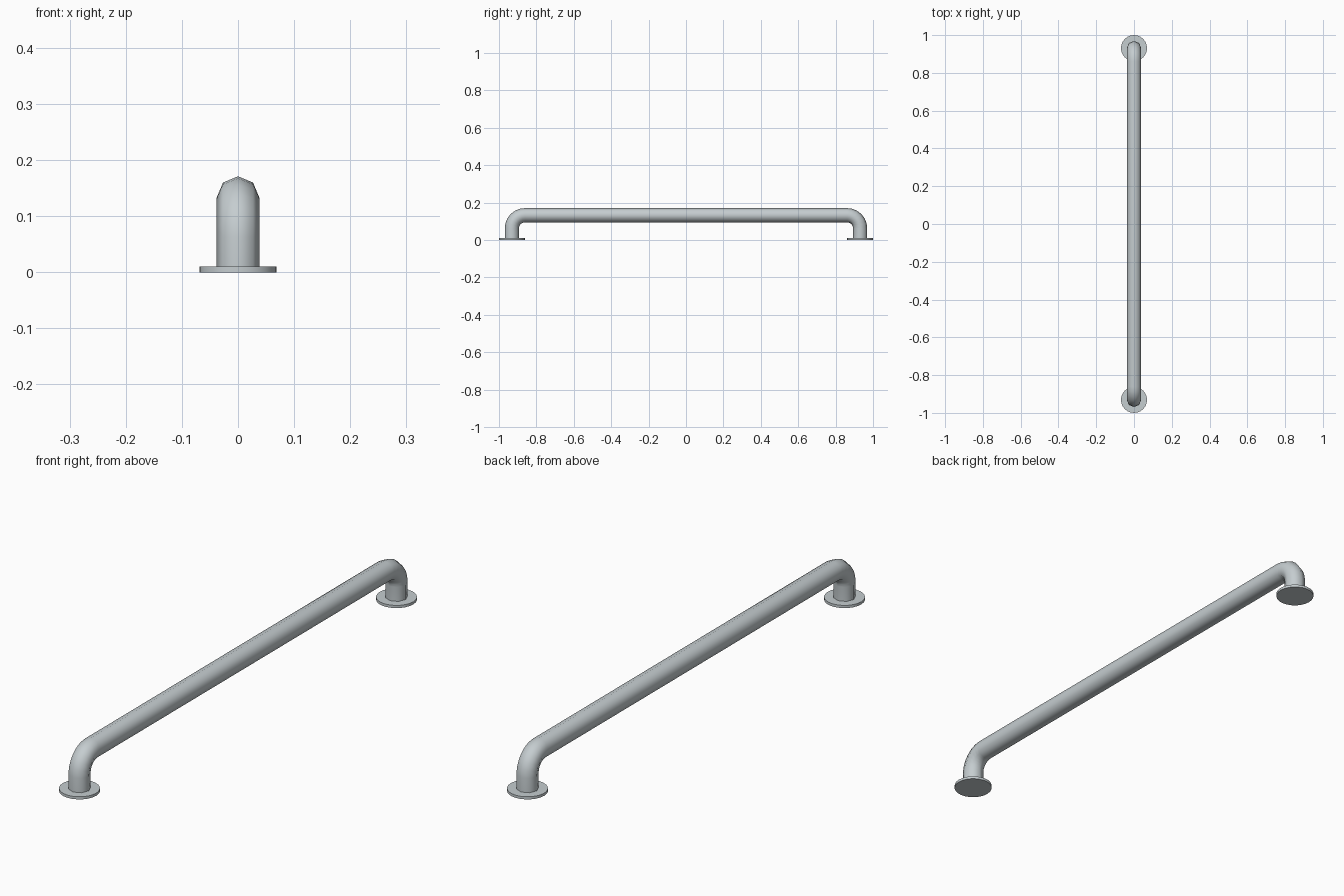
import bpy, bmesh, math
from mathutils import Vector

if "Cube" in bpy.data.objects:
    bpy.data.objects.remove(bpy.data.objects["Cube"])

POST_Y, BAR_Z, BEND, R, SIDES, STEPS = 0.931, 0.133, 0.07, 0.038, 8, 6

steel = bpy.data.materials.new("brushed steel")
steel.diffuse_color = (0.56, 0.61, 0.63, 1)
steel.use_nodes = True
steel.node_tree.nodes["Principled BSDF"].inputs["Base Color"].default_value = steel.diffuse_color


def finish(ob):
    ob.data.materials.append(steel)
    bpy.ops.object.select_all(action='DESELECT')
    ob.select_set(True)
    bpy.context.view_layer.objects.active = ob
    bpy.ops.object.shade_smooth_by_angle(angle=math.radians(50))


# Path of the rail: (y, z, heading angle), up one post, along, down the other
path = [(-POST_Y, 0.005, math.pi / 2)]
for i in range(STEPS + 1):
    a = math.pi / 2 * (1 - i / STEPS)
    path.append((-POST_Y + BEND * (1 - math.sin(a)),
                 BAR_Z - BEND + BEND * math.cos(a), a))
path += [(-y, z, -a) for y, z, a in reversed(path)]

# Rail: octagonal section swept along the path
bm = bmesh.new()
rings = []
for y, z, a in path:
    normal = Vector((0, -math.sin(a), math.cos(a)))
    ring = []
    for k in range(SIDES):
        t = 2 * math.pi * k / SIDES
        ring.append(bm.verts.new(Vector((R * math.cos(t), y, z)) + normal * R * math.sin(t)))
    rings.append(ring)
for r0, r1 in zip(rings, rings[1:]):
    for k in range(SIDES):
        n = (k + 1) % SIDES
        bm.faces.new((r0[k], r0[n], r1[n], r1[k]))
bm.faces.new(rings[0])
bm.faces.new(rings[-1])
bmesh.ops.recalc_face_normals(bm, faces=bm.faces)
mesh = bpy.data.meshes.new("grab_rail")
bm.to_mesh(mesh)
bm.free()
rail = bpy.data.objects.new("grab_rail", mesh)
bpy.context.collection.objects.link(rail)
finish(rail)

# Round mounting flanges
for side, name in ((-1, "front_flange"), (1, "back_flange")):
    bpy.ops.mesh.primitive_cylinder_add(vertices=24, radius=0.069, depth=0.01,
                                        location=(0, side * POST_Y, 0.005))
    flange = bpy.context.object
    flange.name = name
    finish(flange)
